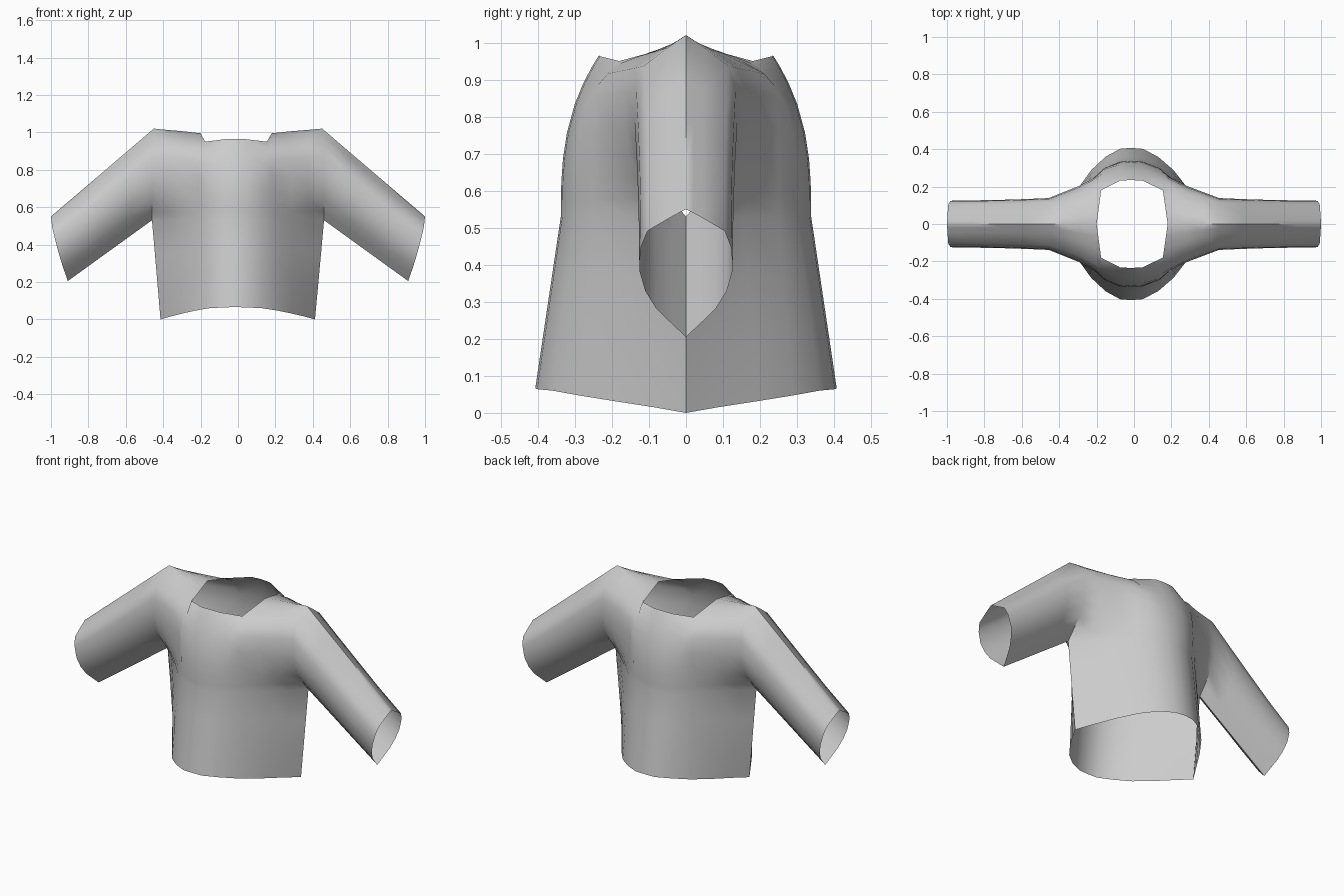
import bpy, bmesh
from mathutils import Vector

if "Cube" in bpy.data.objects:
    bpy.data.objects.remove(bpy.data.objects["Cube"])

# Sleeve cross-section, underarm to shoulder ridge: height share, depth
SECTION = [(0, 0), (.1, .037), (.22, .08), (.36, .11), (.52, .126), (.7, .122),
           (.83, .104), (.93, .045), (.97, .02), (1, 0)]

# Body columns, centre to side: hem point, armpit-level point, top point, fullness, sleeve bulge
COLUMNS = [
    ((0, .407, .066), (0, .338, .53), (0, .235, .965), 2.8, 0),
    ((.06, .402, .064), (.06, .334, .53), (.06, .232, .963), 2.8, 0),
    ((.14, .36, .06), (.14, .3, .53), (.165, .18, .95), 4, 0),
    ((.22, .288, .047), (.205, .25, .53), (.19, 0, .995), 10, 0),
    ((.29, .195, .032), (.3, .155, .53), (.28, 0, 1.005), 10, .38),
    ((.36, .085, .015), (.39, .066, .53), (.375, 0, 1.013), 10, .8),
    ((.413, 0, 0), (.46, 0, .53), (.45, 0, 1.02), 1, 1.1),
]
CUFF_LOW, CUFF_TOP = Vector((.91, 0, .205)), Vector((1, 0, .55))
BODY_STEPS, SLEEVE_STEPS = 3, 4
LEAN = .017  # slight sideways offset of the chest and collar


def upper_section(low, top, fullness, bulge):
    points = []
    for height, depth in SECTION:
        p = low.lerp(top, height)
        p.y = top.y + (low.y - top.y) * (1 - height ** fullness) + depth * bulge
        points.append(p)
    return points


# Quarter of the garment: hem to shoulder, then along the sleeve
body, sleeve = [], []
for hem, low, top, fullness, bulge in COLUMNS:
    hem, low, top = Vector(hem), Vector(low), Vector(top)
    skirt = [hem.lerp(low, i / BODY_STEPS) for i in range(BODY_STEPS)]
    body.append(skirt + upper_section(low, top, fullness, bulge))
for i in range(SLEEVE_STEPS + 1):
    t = i / SLEEVE_STEPS
    sleeve.append(upper_section(low.lerp(CUFF_LOW, t), top.lerp(CUFF_TOP, t), 1,
                                1 + (bulge - 1) * (1 - t) ** 2))
for p in sleeve[-1]:
    p.x += p.y * .08

# Build the four mirrored quarters and weld the seams
bm = bmesh.new()
for sx in (1, -1):
    for sy in (1, -1):
        for sheet in (body, sleeve):
            grid = [[bm.verts.new((p.x * sx - LEAN * max(0, 1 - p.x / .45), p.y * sy, p.z))
                     for p in col] for col in sheet]
            for a, b in zip(grid, grid[1:]):
                for j in range(len(a) - 1):
                    quad = [a[j], a[j + 1], b[j + 1], b[j]]
                    bm.faces.new(quad if sx * sy > 0 else quad[::-1])
bmesh.ops.remove_doubles(bm, verts=bm.verts, dist=.0005)
mesh = bpy.data.meshes.new("shirt")
bm.to_mesh(mesh)
bm.free()
shirt = bpy.data.objects.new("shirt", mesh)
bpy.context.collection.objects.link(shirt)

# Plain grey cloth
cloth = bpy.data.materials.new("grey_cloth")
cloth.use_nodes = True
colour = (.6, .6, .6, 1)
cloth.diffuse_color = colour
cloth.node_tree.nodes["Principled BSDF"].inputs["Base Color"].default_value = colour
mesh.materials.append(cloth)

bpy.ops.object.select_all(action="DESELECT")
shirt.select_set(True)
bpy.context.view_layer.objects.active = shirt
bpy.ops.object.shade_smooth_by_angle(angle=.9)
